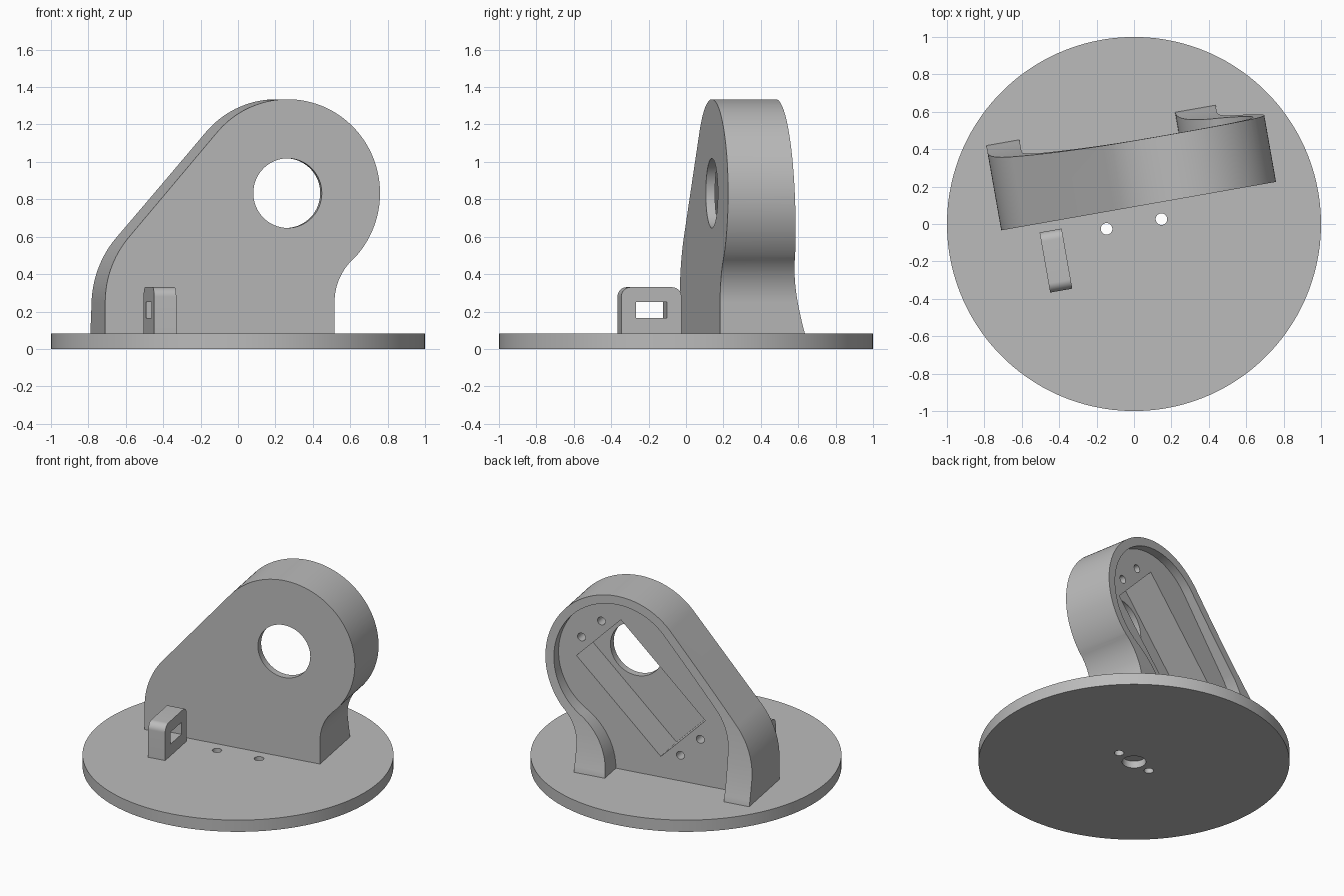
import bpy, bmesh
from math import sin, cos, pi, radians, exp, atan2
from mathutils import Vector

cube = bpy.data.objects.get("Cube")
if cube:
    bpy.data.objects.remove(cube)

TURN = radians(10)          # housing and clip are turned on the base
TOP = 0.083                 # top of the base plate

grey = bpy.data.materials.new("plain_grey")
grey.use_nodes = True
grey.diffuse_color = (0.5, 0.5, 0.5, 1)
grey.node_tree.nodes["Principled BSDF"].inputs["Base Color"].default_value = (0.5, 0.5, 0.5, 1)


def arc(c, r, a, b, n=32):
    """Points on an arc from angle a to b in degrees."""
    angles = [radians(a + (b - a) * i / n) for i in range(n + 1)]
    return [(c[0] + r * cos(t), c[1] + r * sin(t)) for t in angles]


def circle(c, r, n=48):
    return arc(c, r, 0, 360, n)[:-1]


def prism(name, pts, lo, hi, axis="y"):
    """Extrude a 2D outline along the given axis."""
    place = {"x": lambda p, d: (d, p[0], p[1]),
             "y": lambda p, d: (p[0], d, p[1]),
             "z": lambda p, d: (p[0], p[1], d)}[axis]
    bm = bmesh.new()
    face = bm.faces.new([bm.verts.new(place(p, lo)) for p in pts])
    new = bmesh.ops.extrude_face_region(bm, geom=[face])["geom"]
    shift = Vector(place((0, 0), hi - lo))
    bmesh.ops.translate(bm, vec=shift, verts=[v for v in new if isinstance(v, bmesh.types.BMVert)])
    bmesh.ops.recalc_face_normals(bm, faces=bm.faces)
    mesh = bpy.data.meshes.new(name)
    bm.to_mesh(mesh)
    bm.free()
    mesh.materials.append(grey)
    obj = bpy.data.objects.new(name, mesh)
    bpy.context.collection.objects.link(obj)
    return obj


def activate(obj):
    bpy.ops.object.select_all(action="DESELECT")
    obj.select_set(True)
    bpy.context.view_layer.objects.active = obj


def cut(obj, *args, **kw):
    """Cut a prism out of an object."""
    cutter = prism("cutter", *args, **kw)
    mod = obj.modifiers.new("cut", "BOOLEAN")
    mod.operation, mod.solver, mod.object = "DIFFERENCE", "EXACT", cutter
    activate(obj)
    bpy.ops.object.modifier_apply(modifier=mod.name)
    bpy.data.objects.remove(cutter)


def finish(obj):
    obj.rotation_euler.z = TURN
    activate(obj)
    bpy.ops.object.shade_smooth_by_angle(angle=radians(25))


# Round base plate with two screw holes and a blind recess underneath
base = prism("base_plate", circle((0, 0), 1, 128), 0, TOP, "z")
for side in (-1, 1):
    cut(base, circle((side * 0.149, 0), 0.031, 32), -0.1, 0.2, "z")
cut(base, circle((0, 0), 0.077), -0.1, 0.05, "z")
finish(base)

# Housing body: round head, sloping left flank and flared right foot
HEAD = (0.285, 0.833)
FRONT, FLOOR = 0.09, 0.38
SLOPE = 139.5               # direction of the flank's normal


def outline(z0, r_head, foot_c, foot_r, left_c, left_r):
    """Foot fillet, head arc and left fillet joined by straight flanks."""
    join = atan2(foot_c[1] - HEAD[1], foot_c[0] - HEAD[0]) * 180 / pi
    return ([(foot_c[0] - foot_r, z0)]
            + arc(foot_c, foot_r, 180, 180 + join, 24)
            + arc(HEAD, r_head, join, SLOPE, 72)[1:]
            + arc(left_c, left_r, SLOPE, 180, 24)
            + [(left_c[0] - left_r, z0)])


housing = prism("housing", outline(0.075, 0.502, (0.853, 0.25), 0.313, (-0.171, 0.25), 0.534),
                FRONT, 0.6)

# Hollow back that leaves a rim around the head
cut(housing, outline(0.0, 0.442, (0.773, 0.083), 0.453, (-0.118, 0.415), 0.407), FLOOR, 0.8)

# Rim swept back towards the feet
heights = [TOP + i * 1.3 / 32 for i in range(33)]
sweep = [(0.432 + 0.118 * exp(-(z - TOP) / 0.42), z) for z in heights]
cut(housing, [(0.9, 0), (0.55, 0)] + sweep + [(0.9, heights[-1])], -2, 2, axis="x")


# Tilted rectangular pocket with four screw holes at its ends
def tilted(along, across):
    s = 0.5 ** 0.5
    return (0.143 + s * (along + across), 0.686 + s * (along - across))


corners = ((-1, -1), (1, -1), (1, 1), (-1, 1))
cut(housing, [tilted(a * 0.423, b * 0.223) for a, b in corners], 0.14, 0.5)
for a, b in corners:
    cut(housing, circle(tilted(a * 0.496, b * 0.1), 0.028, 24), 0.23, 0.5)

# Round opening through the front
cut(housing, circle(HEAD, 0.186, 64), 0, 0.2)
finish(housing)

# Small clip with rounded top and a window
V0, V1, HIGH, R = -0.283, 0.043, 0.33, 0.05
clip = prism("cable_clip", [(V0, 0.075), (V1, 0.075)]
             + arc((V1 - R, HIGH - R), R, 0, 90, 12)
             + arc((V0 + R, HIGH - R), R, 90, 180, 12), -0.505, -0.385, "x")
cut(clip, [(-0.204, 0.165), (-0.036, 0.165), (-0.036, 0.25), (-0.204, 0.25)], -1, 1, axis="x")
finish(clip)
